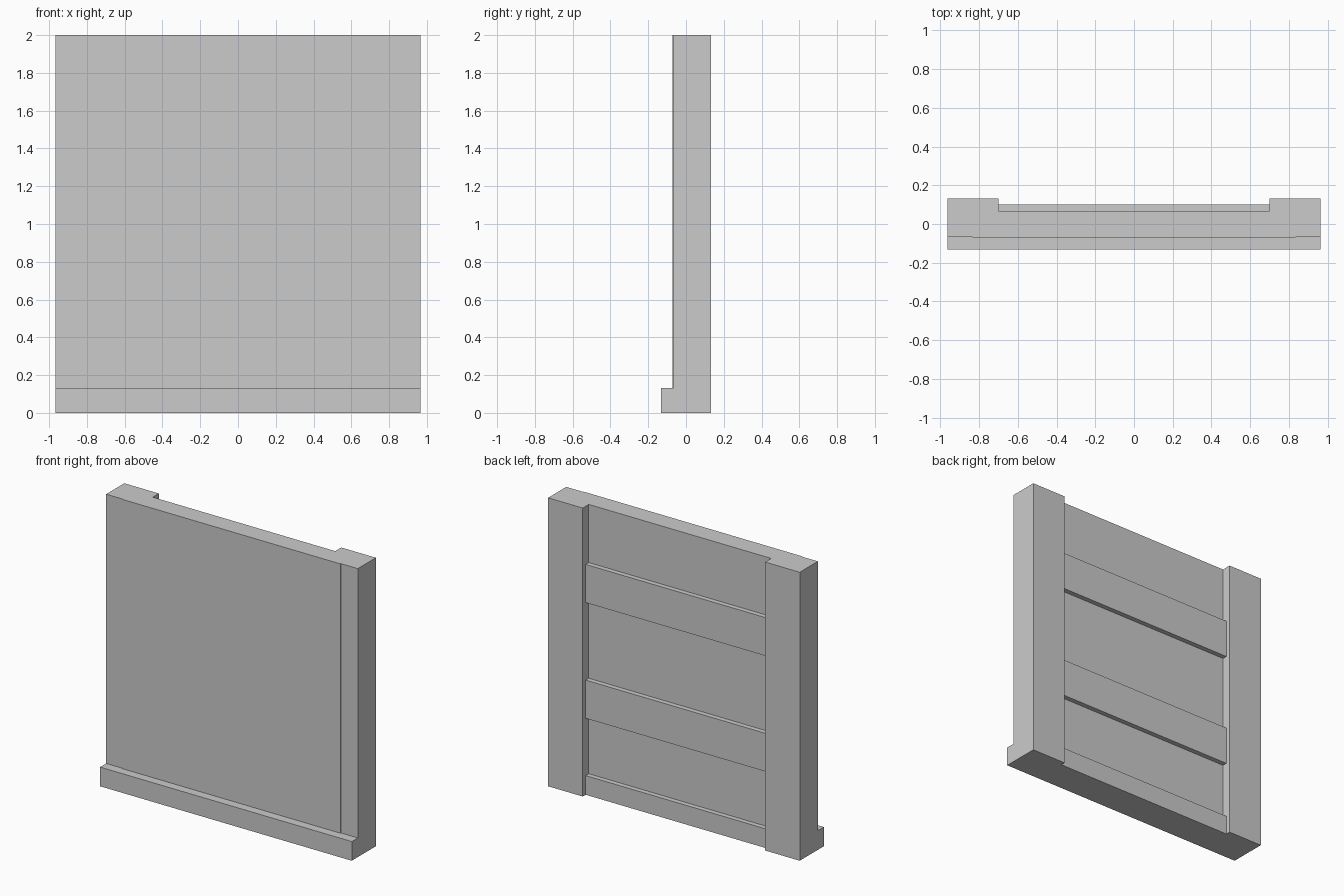
import bpy

if "Cube" in bpy.data.objects:
    bpy.data.objects.remove(bpy.data.objects["Cube"])


def box(name, x, y, z):
    """Axis-aligned box from (min, max) ranges."""
    bpy.ops.mesh.primitive_cube_add(
        size=1, location=[(r[0] + r[1]) / 2 for r in (x, y, z)])
    ob = bpy.context.object
    ob.name = name
    ob.scale = [r[1] - r[0] for r in (x, y, z)]
    bpy.ops.object.transform_apply(location=True, rotation=True, scale=True)
    return ob


HALF_W, HALF_D, HEIGHT = 0.965, 0.132, 2.0
POST_IN = 0.70
POST_FRONT = -0.066

# Side posts
for side, s in (("left", -1), ("right", 1)):
    box(f"{side}_post", sorted((s * POST_IN, s * HALF_W)),
        (POST_FRONT, HALF_D), (0, HEIGHT))

# Wall panel, set into the posts and just proud of their front faces
box("wall_panel", (-0.835, 0.835), (-0.071, 0.066), (0, HEIGHT))

# Skirting along the front
box("skirting", (-HALF_W, HALF_W), (-HALF_D, POST_FRONT), (0, 0.133))

# Horizontal rails across the back
for name, z in (("bottom_rail", (0, 0.133)),
                ("middle_rail", (0.53, 0.795)),
                ("upper_rail", (1.332, 1.597))):
    box(name, (-POST_IN, POST_IN), (0.066, 0.10), z)
